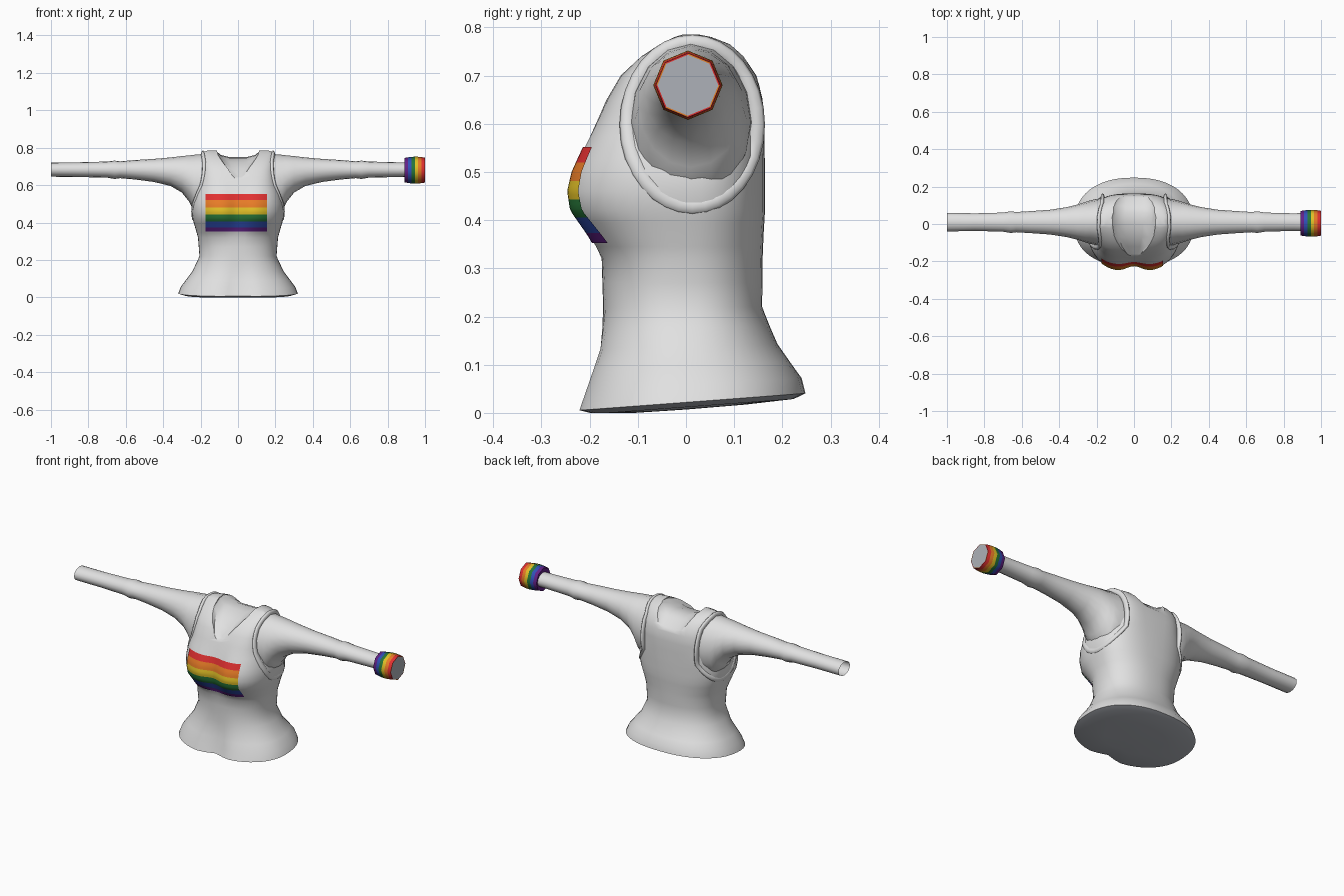
import bpy, bmesh, math
from mathutils import Vector

if "Cube" in bpy.data.objects:
    bpy.data.objects.remove(bpy.data.objects["Cube"])


def material(name, rgb):
    m = bpy.data.materials.new(name)
    m.diffuse_color = (*rgb, 1)
    m.use_nodes = True
    m.node_tree.nodes["Principled BSDF"].inputs["Base Color"].default_value = m.diffuse_color
    return m


WHITE = material("white_cloth", (0.75, 0.75, 0.75))
GREY = material("grey_lining", (0.42, 0.44, 0.48))
RAINBOW = [material("red", (0.75, 0.03, 0.03)), material("orange", (0.80, 0.20, 0.02)),
           material("yellow", (0.75, 0.52, 0.02)), material("green", (0.02, 0.18, 0.04)),
           material("blue", (0.03, 0.08, 0.47)), material("purple", (0.12, 0.015, 0.24))]


def make(name, verts, faces, mats, indices=None, angle=50):
    me = bpy.data.meshes.new(name)
    me.from_pydata(verts, [], faces)
    for m in mats:
        me.materials.append(m)
    if indices:
        me.polygons.foreach_set("material_index", indices)
    ob = bpy.data.objects.new(name, me)
    bpy.context.collection.objects.link(ob)
    bm = bmesh.new()
    bm.from_mesh(me)
    bmesh.ops.recalc_face_normals(bm, faces=bm.faces)
    bm.to_mesh(me)
    bm.free()
    smooth(ob, angle)
    return ob


def smooth(ob, angle):
    bpy.ops.object.select_all(action='DESELECT')
    ob.select_set(True)
    bpy.context.view_layer.objects.active = ob
    bpy.ops.object.shade_smooth_by_angle(angle=math.radians(angle))


def loft(rings, closed=False):
    n = len(rings[0])
    verts = [p for r in rings for p in r]
    faces = [(i * n + j, i * n + (j + 1) % n, (i + 1) * n + (j + 1) % n, (i + 1) * n + j)
             for i in range(len(rings) - 1 + closed) for j in range(n)]
    if closed:
        faces = [tuple(k % len(verts) for k in f) for f in faces]
    return verts, faces


# torso profile: z, half width, front depth, back depth, squareness, cleft
PROFILE = [(0.00, .320, .230, .248, 2.3, .030), (0.04, .305, .216, .240, 2.3, .026),
           (0.13, .245, .186, .190, 2.2, .012), (0.22, .206, .172, .158, 2.3, .0),
           (0.32, .214, .178, .159, 2.3, .003), (0.37, .228, .212, .161, 2.4, .020),
           (0.42, .243, .248, .164, 2.5, .031), (0.46, .250, .254, .164, 2.5, .032),
           (0.50, .249, .243, .164, 2.6, .027), (0.55, .236, .217, .163, 2.9, .017),
           (0.60, .215, .190, .162, 3.3, .006),
           (0.65, .202, .165, .159, 3.8, .0), (0.70, .196, .136, .147, 4, .0),
           (0.74, .194, .094, .121, 4, .0), (0.765, .190, .056, .094, 4, .0),
           (0.78, .178, .025, .055, 4, .0), (0.785, .160, .008, .030, 4, .0)]


def section(z):
    for a, b in zip(PROFILE, PROFILE[1:]):
        if z <= b[0]:
            t = (z - a[0]) / (b[0] - a[0])
            return [u + (v - u) * t for u, v in zip(a[1:], b[1:])]
    return PROFILE[-1][1:]


def cleft(x, depth):
    return depth * math.exp(-(x / 0.06) ** 2)


def front_y(x, z):
    w, f, b, n, c = section(z)
    return -f * (1 - min(1, abs(x / w)) ** n) ** (1 / n) + cleft(x, c)


def side_x(y, z):
    w, f, b, n, c = section(z)
    return w * (1 - min(1, abs(y / (f if y < 0 else b))) ** n) ** (1 / n)


def power(v, e):
    return math.copysign(abs(v) ** e, v)


# torso shell
levels = sorted({p[0] for p in PROFILE} | {.085, .175, .27, .345, .395, .525, .575, .625, .675})
rings = []
for z in levels:
    w, f, b, n, c = section(z)
    ring = []
    for k in range(48):
        a = math.tau * k / 48
        x, y = w * power(math.cos(a), 2 / n), power(math.sin(a), 2 / n)
        y = y * f + cleft(x, c) if y < 0 else y * b
        tilt = max(0, 1 - z / 0.2) * (0.022 + 0.075 * y)
        ring.append((x, y, z + tilt))
    rings.append(ring)
v, f = loft(rings)
f += [tuple(range(48)), tuple(range(len(v) - 48, len(v)))]
torso = make("tank_top", v, f, [WHITE])

# gently bulging grey underside
under = [rings[0]] + [[(x * s, y * s, max(0, 0.022 + 0.075 * y * s - d)) for x, y, z in rings[0]]
                      for s, d in ((.9, .010), (.5, .014), (.02, .015))]
v, f = loft(under)
f.append(tuple(range(len(v) - 48, len(v))))
base = make("underside", v, f, [GREY], angle=60)
if sum(p.normal.z * p.area for p in base.data.polygons) > 0:
    base.data.flip_normals()

# neckline: a shallow saddle between the straps, pointed in front (y, floor, half width)
SADDLE = [(-.22, .595, .015), (-.16, .645, .045), (-.12, .685, .080), (-.07, .722, .105), (0, .745, .115),
          (.06, .750, .118), (.10, .733, .115), (.14, .695, .095), (.20, .630, .06)]
rings = [[(-w, y, .9), (-w, y, z + .035), (-w * .8, y, z + .012), (-w * .4, y, z), (w * .4, y, z),
          (w * .8, y, z + .012), (w, y, z + .035), (w, y, .9)] for y, z, w in SADDLE]
v, f = loft(rings)
f += [tuple(range(8)), tuple(range(len(v) - 8, len(v)))]
scoop = make("neck_cutter", v, f, [WHITE])
scoop.hide_render = True
bpy.context.view_layer.objects.active = torso
mod = torso.modifiers.new("neckline", 'BOOLEAN')
mod.operation, mod.object, mod.solver = 'DIFFERENCE', scoop, 'EXACT'
bpy.ops.object.modifier_apply(modifier=mod.name)
bpy.data.objects.remove(scoop)

# remove the flat hem face, which the underside replaces
bm = bmesh.new()
bm.from_mesh(torso.data)
hem = [q for q in bm.faces if q.calc_center_median().z < 0.06 and abs(q.normal.z) > 0.9]
bmesh.ops.delete(bm, geom=hem, context='FACES')
bm.to_mesh(torso.data)
bm.free()
smooth(torso, 40)

# sleeves: x, half depth, top, bottom
SLEEVE = [(.15, .128, .768, .44), (.20, .124, .765, .44), (.235, .116, .762, .455), (.26, .108, .759, .51),
          (.30, .095, .755, .56), (.36, .080, .748, .595), (.45, .066, .740, .617), (.55, .059, .734, .630),
          (.63, .054, .727, .637), (.66, .058, .731, .633), (.70, .051, .726, .640), (.85, .047, .722, .643),
          (1.0, .050, .720, .645)]
for side, label in ((1, "right"), (-1, "left")):
    rings = []
    for x, ry, top, bottom in SLEEVE:
        if side == 1:
            x = min(x, 0.99)
        rings.append([(side * x, 0.01 + ry * math.cos(math.tau * k / 16),
                       (top + bottom) / 2 + (top - bottom) / 2 * math.sin(math.tau * k / 16))
                      for k in range(16)])
    make(label + "_sleeve", *loft(rings), [WHITE])

    # broad, flat armhole binding
    rings = []
    for k in range(32):
        a = math.tau * k / 32
        y, z = 0.013 + 0.134 * math.cos(a), 0.598 + 0.170 * math.sin(a)
        sink = 0.004 - 0.003 * math.sin(a)
        p = Vector((side * (max(side_x(y, z), 0.172) - sink), y, z))
        out = Vector((0, math.cos(a), math.sin(a)))
        rings.append([p + out * 0.017 * math.cos(math.tau * j / 8)
                      + Vector((0.010 * math.sin(math.tau * j / 8), 0, 0)) for j in range(8)])
    make(label + "_armhole_binding", *loft(rings, True), [WHITE], angle=80)

# chest stripes, laid just over the cloth
EDGES = [.552, .520, .481, .443, .405, .373, .353]
for mat, hi, lo in zip(RAINBOW, EDGES, EDGES[1:]):
    xs = [-0.175 + 0.33 * i / 24 for i in range(25)]
    zs = [hi + (lo - hi) * j / 4 for j in range(5)]
    v = [(x, front_y(x, z) - 0.004, z) for z in zs for x in xs]
    f = [(j * 25 + i, j * 25 + i + 1, (j + 1) * 25 + i + 1, (j + 1) * 25 + i)
         for j in range(4) for i in range(24)]
    make(mat.name + "_chest_stripe", v, f, [mat])

# striped wristband with a plain end
rings = []
for i in range(7):
    r = 0.062 + 0.010 * math.sin(math.pi * (0.1 + 0.75 * i / 6))
    rings.append([(0.89 + 0.11 * i / 6, 0.004 + r * math.cos(math.tau * k / 8),
                   0.68 + r * math.sin(math.tau * k / 8)) for k in range(8)])
rings.append([(1.0, 0.004 + (y - 0.004) * 0.95, 0.68 + (z - 0.68) * 0.95) for x, y, z in rings[-1]])
v, f = loft(rings)
ids = [5 - i // 8 for i in range(48)] + [0, 1] * 4 + [6, 5]
f += [tuple(range(len(v) - 8, len(v))), tuple(range(8))]
make("wristband", v, f, RAINBOW + [GREY], ids, 50)
